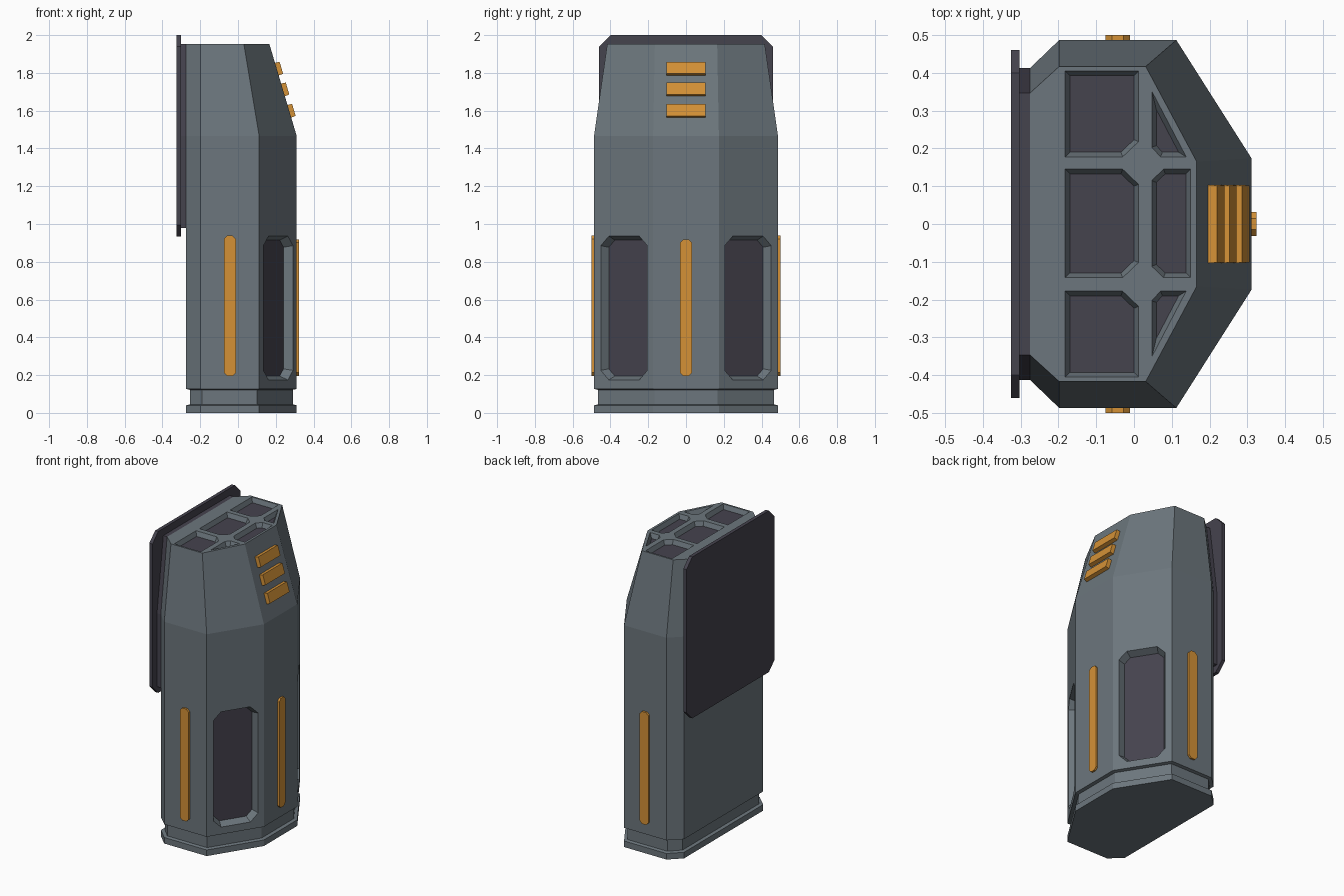
import bpy, bmesh
from mathutils import Vector, Matrix

if "Cube" in bpy.data.objects:
    bpy.data.objects.remove(bpy.data.objects["Cube"])


def material(name, rgb):
    m = bpy.data.materials.new(name)
    m.diffuse_color = (*rgb, 1)
    m.use_nodes = True
    m.node_tree.nodes["Principled BSDF"].inputs["Base Color"].default_value = m.diffuse_color
    return m


GREY = material("steel grey", (0.150, 0.182, 0.205))
DARK = material("dark slate", (0.060, 0.056, 0.076))
ORANGE = material("amber orange", (0.66, 0.285, 0.037))


def finish(bm, name, *mats):
    bmesh.ops.recalc_face_normals(bm, faces=bm.faces)
    me = bpy.data.meshes.new(name)
    bm.to_mesh(me)
    bm.free()
    for m in mats:
        me.materials.append(m)
    ob = bpy.data.objects.new(name, me)
    bpy.context.scene.collection.objects.link(ob)
    return ob


def loft(bm, rings, last_mat=0):
    """Skin equal-length rings of 3D points and cap both ends."""
    loops = [[bm.verts.new(p) for p in r] for r in rings]
    n = len(loops[0])
    for a, b in zip(loops, loops[1:]):
        for i in range(n):
            j = (i + 1) % n
            bm.faces.new((a[i], a[j], b[j], b[i]))
    bm.faces.new(loops[0][::-1])
    bm.faces.new(loops[-1]).material_index = last_mat


def offset(poly, d):
    """Move every edge of a convex outline inward by d."""
    pts = [Vector(p) for p in poly]
    n = len(pts)
    area = sum(pts[i - 1].x * pts[i].y - pts[i].x * pts[i - 1].y for i in range(n))
    s = 1 if area > 0 else -1
    out = []
    for i in range(n):
        e1 = (pts[i] - pts[i - 1]).normalized()
        e2 = (pts[(i + 1) % n] - pts[i]).normalized()
        n1, n2 = Vector((-e1.y, e1.x)) * s, Vector((-e2.y, e2.x)) * s
        out.append(pts[i] + (n1 + n2) * d / (1 + n1.dot(n2)))
    return out


def prism(bm, poly, frame, levels, last_mat=0):
    """levels: (height along the frame normal, inset) pairs."""
    loft(bm, [[frame @ Vector((p.x, p.y, h)) for p in offset(poly, d)]
              for h, d in levels], last_mat)


def frame(origin, normal, up=(0, 0, 1)):
    z, y = Vector(normal).normalized(), Vector(up).normalized()
    x = y.cross(z)
    m = Matrix((x, y, z)).transposed().to_4x4()
    m.translation = origin
    return m


def rect(w, h, c):
    """Centred rectangle with cut corners; w and h are half sizes."""
    return [(w - c, -h), (w, -h + c), (w, h - c), (w - c, h),
            (-w + c, h), (-w, h - c), (-w, -h + c), (-w + c, -h)]


def outline(half, z):
    pts = half + [(x, -y) for x, y in reversed(half)]
    return [(x, y, z) for x, y in pts]


# Body: faceted shell with a groove near the foot and a tapered top
full = [(-0.275, 0.413), (-0.198, 0.487), (0.112, 0.487), (0.311, 0.174)]
groove = [(-0.255, 0.40), (-0.19, 0.467), (0.10, 0.467), (0.29, 0.168)]
crown = [(-0.275, 0.347), (-0.198, 0.417), (0.031, 0.417), (0.166, 0.165)]
bm = bmesh.new()
loft(bm, [outline(full, 0), outline(full, 0.04), outline(groove, 0.045),
          outline(groove, 0.122), outline(full, 0.127),
          outline(full, 1.465), outline(crown, 1.953)])
body = finish(bm, "body", GREY, DARK)

# Recesses: slanted-side cutters with a dark floor
bm = bmesh.new()
top = Matrix.Translation((0, 0, 1.953))
cells = [
    [(-0.182, 0.405), (-0.182, 0.178), (-0.03, 0.178), (0.012, 0.218), (0.012, 0.405)],
    [(0.047, 0.352), (0.047, 0.203), (0.07, 0.178), (0.138, 0.178)],
]
cells += [[(x, -y) for x, y in c] for c in cells]
cells += [
    [(-0.182, 0.145), (-0.182, -0.142), (-0.03, -0.142), (0.012, -0.102),
     (0.012, 0.105), (-0.03, 0.145)],
    [(0.15, 0.145), (0.078, 0.145), (0.047, 0.115), (0.047, -0.112),
     (0.078, -0.142), (0.15, -0.142)],
]
for c in cells:
    prism(bm, c, top, [(0.01, -0.004), (-0.03, 0.012)], 1)
for s in (1, -1):
    f = frame((0.212, s * 0.3275, 0.555), (0.313, s * 0.199, 0))
    prism(bm, rect(0.145, 0.38, 0.05), f, [(0.01, -0.0045), (-0.045, 0.02)], 1)
cutter = finish(bm, "recess_cutter", GREY, DARK)
cutter.hide_render = True
mod = body.modifiers.new("recesses", 'BOOLEAN')
mod.operation = 'DIFFERENCE'
mod.solver = 'EXACT'
mod.object = cutter
bpy.context.view_layer.objects.active = body
bpy.ops.object.modifier_apply(modifier=mod.name)
bpy.data.objects.remove(cutter)

# Back panel mount, following the taper of the shell
bm = bmesh.new()
side = [(0.413, 0.98), (0.413, 1.465), (0.347, 1.953)]
ring = side + [(-y, z) for y, z in reversed(side)]
loft(bm, [[(x, y, z) for y, z in ring] for x in (-0.274, -0.304)])
finish(bm, "back_panel_mount", DARK)

# Back panel with cut corners
bm = bmesh.new()
prism(bm, rect(0.46, 0.533, 0.06), frame((-0.303, 0, 1.467), (-1, 0, 0)),
      [(0, 0), (0.023, 0)])
finish(bm, "back_panel", DARK)

# Light strips on the two sides and the nose
for name, pos, nrm, h in (("left_strip", (-0.043, -0.487, 0.567), (0, -1, 0), 0.371),
                          ("right_strip", (-0.043, 0.487, 0.567), (0, 1, 0), 0.371),
                          ("nose_strip", (0.311, 0, 0.557), (1, 0, 0), 0.361)):
    bm = bmesh.new()
    prism(bm, rect(0.032, h, 0.017), frame(pos, nrm), [(-0.005, 0), (0.013, 0)])
    finish(bm, name, ORANGE)

# Three slats on the sloped nose
slope = Vector((0.166 - 0.311, 0, 1.953 - 1.465)).normalized()
normal = Vector((slope.z, 0, -slope.x))
for i, z in enumerate((1.82, 1.71, 1.597)):
    x = 0.311 - 0.297 * (z - 1.465)
    bm = bmesh.new()
    prism(bm, [(0.104, -0.035), (0.104, 0.035), (-0.104, 0.035), (-0.104, -0.035)],
          frame((x, 0, z), normal, slope), [(-0.005, 0), (0.025, 0.002)])
    finish(bm, f"nose_slat_{i + 1}", ORANGE)
